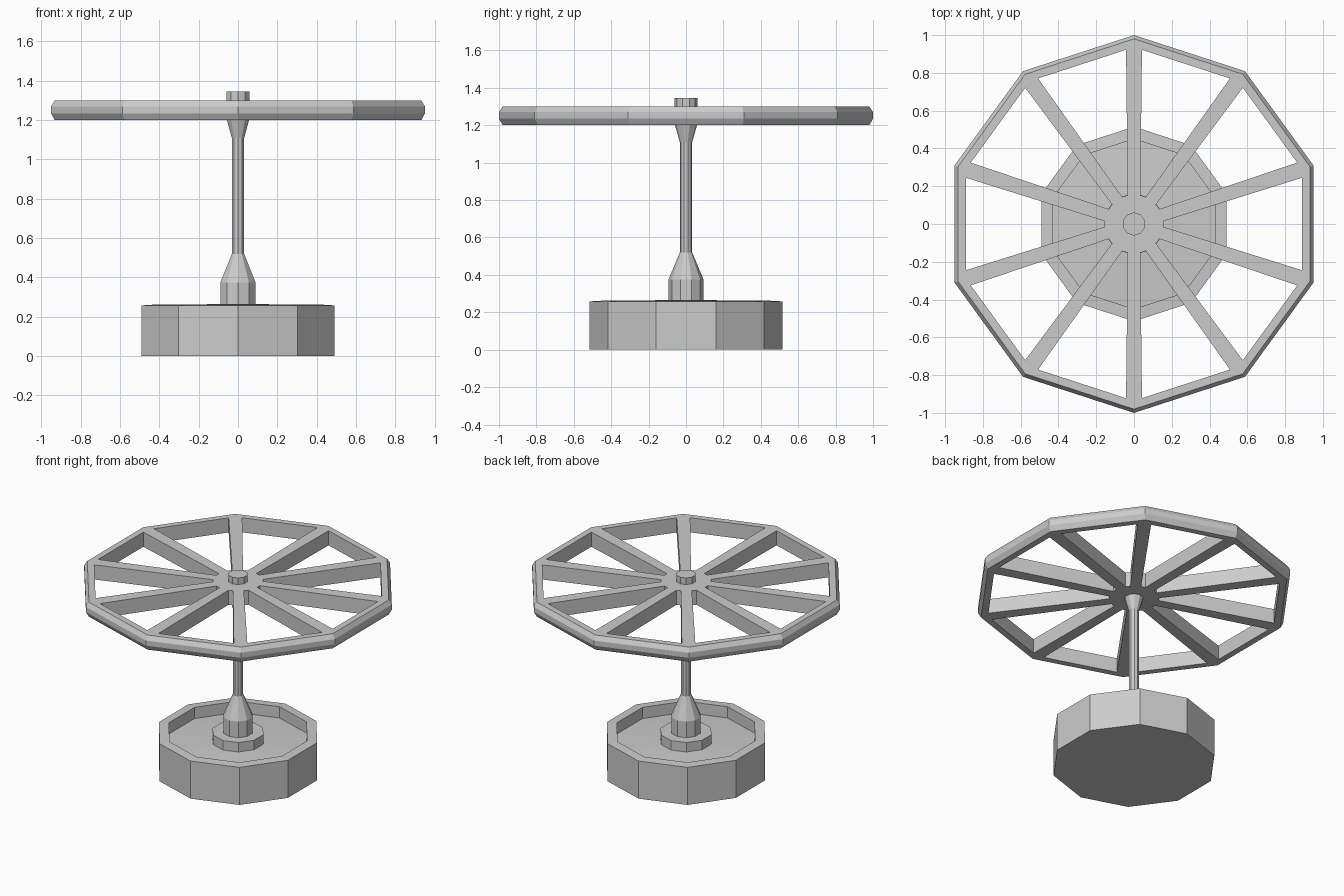
import bpy, bmesh
from math import sin, cos, pi
from mathutils import Vector, Matrix

SIDES = 10

cube = bpy.data.objects.get("Cube")
if cube:
    bpy.data.objects.remove(cube, do_unlink=True)

# One plain grey for everything
grey = bpy.data.materials.new("plain_grey")
grey.use_nodes = True
colour = (0.6, 0.6, 0.6, 1)
grey.diffuse_color = colour
grey.node_tree.nodes["Principled BSDF"].inputs["Base Color"].default_value = colour


def finish(bm, name):
    """Weld the mesh, face it outwards and add it to the scene."""
    bmesh.ops.remove_doubles(bm, verts=bm.verts, dist=0.0005)
    bmesh.ops.recalc_face_normals(bm, faces=bm.faces)
    mesh = bpy.data.meshes.new(name)
    bm.to_mesh(mesh)
    bm.free()
    mesh.materials.append(grey)
    obj = bpy.data.objects.new(name, mesh)
    bpy.context.collection.objects.link(obj)
    return obj


def lathe(name, profile):
    """Turn (radius, z) points into a ten-sided solid with a corner on y."""
    bm = bmesh.new()
    rings = []
    for r, z in profile:
        angles = [pi / 2 + 2 * pi * i / SIDES for i in range(SIDES)]
        rings.append([bm.verts.new((r * cos(a), r * sin(a), z)) for a in angles])
    for low, high in zip(rings, rings[1:]):
        for i in range(SIDES):
            j = (i + 1) % SIDES
            bm.faces.new((low[i], low[j], high[j], high[i]))
    bm.faces.new(rings[0])
    bm.faces.new(rings[-1])
    return finish(bm, name)


# Heavy base with a shallow recess and a raised collar
lathe("base", [(0.515, 0), (0.515, 0.258), (0.45, 0.262), (0.45, 0.185),
               (0.165, 0.2), (0.165, 0.265)])

# Post: socket, taper, slim shaft and flared head
lathe("post", [(0.094, 0.26), (0.094, 0.375), (0.033, 0.52),
               (0.033, 1.11), (0.059, 1.2)])

# Knob on top of the hub
lathe("top_knob", [(0.061, 1.295), (0.061, 1.345)])

# Spoked wheel: one sector with its opening, repeated around the axis
TOP, BOTTOM = 1.3, 1.2
bm = bmesh.new()


def face(rotation, *points):
    bm.faces.new([bm.verts.new(rotation @ Vector(p)) for p in points])


half = pi / SIDES
hole = [(0.89, -0.245), (0.89, 0.245), (0.155, 0.015), (0.155, -0.015)]
rim = [(0.98, BOTTOM), (1.0, 1.235), (1.0, 1.27), (0.98, TOP)]

for i in range(SIDES):
    turn = Matrix.Rotation(2 * half * i, 3, "Z")
    # Upper and lower faces of the rim, spokes and hub
    for z in (BOTTOM, TOP):
        outer_a, outer_b, inner_b, inner_a = [(x, y, z) for x, y in hole]
        rim_a, rim_b = [(0.98 * cos(half), s * 0.98 * sin(half), z) for s in (-1, 1)]
        centre = (0, 0, z)
        face(turn, rim_a, rim_b, outer_b, outer_a)
        face(turn, rim_a, outer_a, inner_a, centre)
        face(turn, rim_b, centre, inner_b, outer_b)
        face(turn, centre, inner_a, inner_b)
    # Walls of the opening
    for (ax, ay), (bx, by) in zip(hole, hole[1:] + hole[:1]):
        face(turn, (ax, ay, BOTTOM), (bx, by, BOTTOM), (bx, by, TOP), (ax, ay, TOP))
    # Bevelled outer edge
    for (r0, z0), (r1, z1) in zip(rim, rim[1:]):
        face(turn, *[(r * cos(half), s * r * sin(half), z)
                     for r, s, z in ((r0, -1, z0), (r0, 1, z0), (r1, 1, z1), (r1, -1, z1))])

finish(bm, "spoked_wheel")
